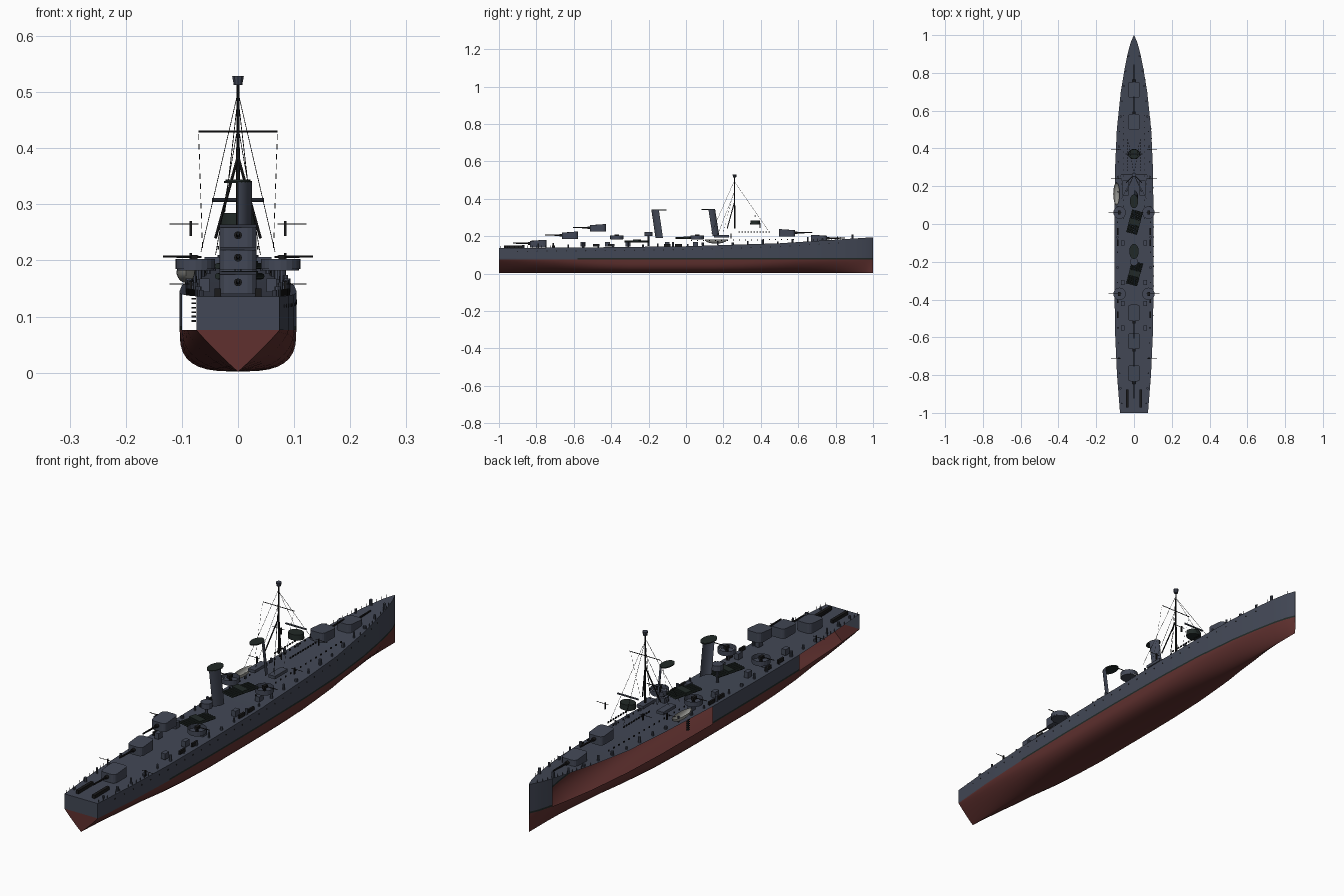
import bpy, bmesh, math
from mathutils import Matrix, Vector

if "Cube" in bpy.data.objects:
    bpy.data.objects.remove(bpy.data.objects["Cube"])


def material(name, rgb):
    m = bpy.data.materials.new(name)
    m.use_nodes = True
    m.diffuse_color = (*rgb, 1)
    m.node_tree.nodes["Principled BSDF"].inputs["Base Color"].default_value = (*rgb, 1)
    return m


GREY = material("navy grey", (.055, .064, .092))
RED = material("hull red", (.115, .03, .028))
DARK = material("dark green grey", (.015, .022, .02))
BLACK = material("near black", (.01, .01, .011))
PALE = material("pale grey", (.3, .3, .28))


def finish(bm, name, *mats, smooth=False):
    me = bpy.data.meshes.new(name)
    bm.to_mesh(me)
    bm.free()
    for m in mats:
        me.materials.append(m)
    ob = bpy.data.objects.new(name, me)
    bpy.context.scene.collection.objects.link(ob)
    if smooth:
        bpy.ops.object.select_all(action='DESELECT')
        ob.select_set(True)
        bpy.context.view_layer.objects.active = ob
        bpy.ops.object.shade_smooth_by_angle(angle=math.radians(35))
    return ob


def box(bm, c, s, turn=0):
    m = Matrix.Translation(c) @ Matrix.Rotation(turn, 4, 'Z') @ Matrix.Diagonal((*s, 1))
    bmesh.ops.create_cube(bm, size=1, matrix=m)


def rod(bm, a, b, r, r2=None, n=6):
    a, b = Vector(a), Vector(b)
    d = b - a
    m = Matrix.Translation((a + b) / 2) @ d.to_track_quat('Z', 'Y').to_matrix().to_4x4()
    bmesh.ops.create_cone(bm, cap_ends=True, segments=n, radius1=r,
                          radius2=r if r2 is None else r2, depth=d.length, matrix=m)


def lerp(table, y):
    for (y0, v0), (y1, v1) in zip(table, table[1:]):
        if y <= y1:
            return v0 + (v1 - v0) * (y - y0) / (y1 - y0)
    return table[-1][1]


# Hull lines: half beam, deck height and fullness along the length
BEAM = [(-1, .074), (-.8, .09), (-.58, .1), (-.3, .104), (0, .104), (.3, .1), (.5, .091),
        (.7, .07), (.82, .05), (.9, .034), (.96, .018), (1, .001)]
DECK = [(-1, .136), (-.5, .14), (0, .146), (.5, .162), (1, .194)]
FULL = [(-1, 1.05), (-.7, 1.6), (-.35, 3), (.2, 3), (.6, 1.7), (1, 1.1)]
WATER, STEPS = .076, 8
stations = sorted({y for y, _ in BEAM} | {-.9, -.7, -.45, -.02, .15, .4, .6, .76, .98})


def section(y, side):
    w, n = lerp(BEAM, y), lerp(FULL, y)
    pts = []
    for i in range(STEPS + 1):
        a = math.pi / 2 * (1 - i / STEPS)
        pts.append((side * w * max(math.cos(a), 0) ** (2 / n), y, .002 + (WATER - .002) * (1 - math.sin(a) ** (2 / n))))
    pts.append((side * w, y, WATER + .007))
    pts.append((side * w, y, lerp(DECK, y)))
    return pts


bm = bmesh.new()
for side in (-1, 1):
    rows = [[bm.verts.new(p) for p in section(y, side)] for y in stations]
    for k, (r0, r1) in enumerate(zip(rows, rows[1:])):
        mid = (stations[k] + stations[k + 1]) / 2
        for i in range(STEPS + 2):
            # the upper strake is open along most of the right side
            if i >= STEPS and side < 0 and not (-.58 < mid < -.02 or mid > .9):
                continue
            quad = [r0[i], r1[i], r1[i + 1], r0[i + 1]]
            f = bm.faces.new(quad if side > 0 else quad[::-1])
            f.material_index = 0 if i < STEPS else 2 if i == STEPS and mid > -.6 else 1
# Deck plating and transom
for y0, y1 in zip(stations, stations[1:]):
    ends = [(s * lerp(BEAM, y), y, lerp(DECK, y)) for y, s in ((y0, -1), (y0, 1), (y1, 1), (y1, -1))]
    bm.faces.new([bm.verts.new(p) for p in ends]).material_index = 1
left, right = section(-1, 1), section(-1, -1)
bm.faces.new([bm.verts.new(p) for p in right[STEPS:0:-1] + left[:STEPS + 1]])
bm.faces.new([bm.verts.new(p) for p in (right[STEPS], left[STEPS], left[-1], right[-1])]).material_index = 1
bmesh.ops.remove_doubles(bm, verts=bm.verts, dist=.0002)
finish(bm, "hull", RED, GREY, DARK, smooth=True)

# Gun turrets with single barrels
for i, (y, z, d) in enumerate([(.71, .167, 1), (.54, .197, 1), (-.47, .224, -1), (-.62, .184, -1), (-.79, .14, -1)]):
    bm = bmesh.new()
    box(bm, (0, y, z + .02), (.066, .086, .04))
    edges = [e for e in bm.edges if abs(e.verts[0].co.z - e.verts[1].co.z) > .01]
    bmesh.ops.bevel(bm, geom=edges, offset=.016, segments=3, affect='EDGES', profile=.5)
    for v in bm.verts:
        if v.co.z > z + .03 and (v.co.y - y) * d > .02:
            v.co.z -= .005
    finish(bm, f"turret_{i + 1}", GREY)
    bm = bmesh.new()
    rod(bm, (0, y + d * .04, z + .021), (0, y + d * .056, z + .021), .007, n=12)
    rod(bm, (0, y + d * .05, z + .021), (0, y + d * .135, z + .023), .004, .003, n=10)
    finish(bm, f"gun_barrel_{i + 1}", BLACK)


# Raked funnels: part shells with flat oval caps
def funnel(name, y, ztop, zbase, rx, ry, start):
    bm = bmesh.new()
    n = 10
    ring = []
    for z, dy in ((zbase, .022), (ztop, 0)):
        ring.append([bm.verts.new((rx * math.cos(start + math.pi / 2 * i / n),
                                   y + dy + ry * math.sin(start + math.pi / 2 * i / n), z)) for i in range(n + 1)])
    for i in range(n):
        bm.faces.new((ring[0][i], ring[0][i + 1], ring[1][i + 1], ring[1][i]))
    finish(bm, name, GREY, smooth=True)
    bm = bmesh.new()
    m = Matrix.Translation((0, y, ztop)) @ Matrix.Diagonal((rx, ry, 1, 1))
    bmesh.ops.create_cone(bm, cap_ends=True, segments=24, radius1=1, radius2=1, depth=.004, matrix=m)
    finish(bm, name + "_cap", DARK)


funnel("aft_funnel", -.145, .34, .19, .025, .04, -math.pi / 2)
funnel("fore_funnel", .12, .342, .2, .022, .036, 0)

# Torpedo tube banks, trained off the centreline
for name, y, z in (("fore_torpedo_tubes", .01, .19), ("aft_torpedo_tubes", -.262, .172)):
    bm = bmesh.new()
    turn = Matrix.Rotation(-.26, 3, 'Z')
    c = Vector((.003, y, z))
    for i in range(5):
        off = Vector(((i - 2) * .012, 0, 0))
        rod(bm, c + turn @ (off + Vector((0, -.062, 0))), c + turn @ (off + Vector((0, .062, 0))), .0055, n=8)
    box(bm, c + Vector((0, 0, .004)), (.06, .03, .01), -.26)
    finish(bm, name, DARK)

# Light gun tubs in pairs, each with a pivot gun
for name, y in (("fore", .06), ("aft", -.37)):
    tubs, guns = bmesh.new(), bmesh.new()
    for s in (-1, 1):
        rod(tubs, (s * .076, y, .182), (s * .076, y, .186), .033, n=20)
        bmesh.ops.create_cone(tubs, cap_ends=False, segments=20, radius1=.035, radius2=.035, depth=.018,
                              matrix=Matrix.Translation((s * .076, y, .194)))
        rod(guns, (s * .076, y, .184), (s * .076, y, .206), .006, .004, n=8)
        rod(guns, (s * .065, y, .206), (s * .134, y, .207), .0018)
        box(guns, (s * .078, y, .204), (.012, .022, .012))
    finish(tubs, name + "_gun_tubs", GREY)
    finish(guns, name + "_light_guns", BLACK)

# Small guns high amidships and low near the stern
bm = bmesh.new()
for s in (-1, 1):
    for y, z in ((.395, .265), (-.71, .158), (.24, .208)):
        rod(bm, (s * .07, y, z), (s * .122, y, z), .0012)
        box(bm, (s * .084, y, z - .008), (.004, .006, .026))
finish(bm, "small_guns", BLACK)

# Director with its rangefinder bar
bm = bmesh.new()
m = Matrix.Translation((0, .37, .274)) @ Matrix.Diagonal((.032, .027, 1, 1))
bmesh.ops.create_cone(bm, cap_ends=True, segments=20, radius1=1, radius2=.95, depth=.022, matrix=m)
finish(bm, "director", DARK, smooth=True)
bm = bmesh.new()
rod(bm, (-.046, .37, .308), (.046, .37, .308), .0035, n=10)
finish(bm, "rangefinder", GREY)

# Tripod mast, yard and lookout
bm = bmesh.new()
rod(bm, (0, .26, .24), (0, .26, .515), .004, .0025, n=8)
rod(bm, (-.07, .26, .43), (.07, .26, .43), .0016)
for s in (-1, 1):
    rod(bm, (0, .26, .385), (s * .04, .22, .24), .0026)
finish(bm, "tripod_mast", BLACK)
bm = bmesh.new()
rod(bm, (0, .26, .513), (0, .26, .529), .008, .011, n=10)
finish(bm, "mast_lookout", GREY)

# Rigging
bm = bmesh.new()
for s in (-1, 1):
    rod(bm, (0, .26, .5), (s * .066, .135, .215), .0007, n=4)
    rod(bm, (0, .26, .49), (s * .03, .44, .23), .0007, n=4)
    rod(bm, (0, .26, .44), (s * .04, .17, .21), .0007, n=4)
    for i in range(12):
        z = .425 - i * .0175
        rod(bm, (s * .07 - s * i * .0006, .255 - i * .005, z), (s * .07 - s * i * .0006, .253 - i * .005, z - .01), .0007, n=4)
finish(bm, "rigging", BLACK)

# Bridge windows and side scuttles
bm = bmesh.new()
for s in (-1, 1):
    for i in range(11):
        box(bm, (s * .035, .285 + i * .016, .223), (.003, .009, .006))
    for i in range(18):
        box(bm, (s * .058, .03 + i * .032, .176 + i * .0004), (.003, .006, .006))
finish(bm, "bridge_windows", BLACK)
bm = bmesh.new()
for i in range(34):
    y = -.9 + i * .052
    x, z = lerp(BEAM, y), lerp(DECK, y) - .018
    rod(bm, (x - .001, y, z), (x + .001, y, z), .003, n=8)
finish(bm, "hull_scuttles", BLACK)

# Searchlight tower and midships fittings
bm = bmesh.new()
rod(bm, (0, -.2, .2), (0, -.2, .222), .022, n=12)
rod(bm, (0, -.2, .148), (0, -.2, .2), .006, n=8)
for s in (-1, 1):
    box(bm, (s * .045, .19, .2), (.03, .08, .012))
finish(bm, "searchlight_tower", GREY)

# Stern depth charge racks
bm = bmesh.new()
for s in (-1, 1):
    box(bm, (s * .036, -.925, .143), (.012, .095, .014))
    for y in (-.36, -.28, .02, .08):
        box(bm, (s * .086, y - .12, .152), (.008, .035, .014))
finish(bm, "depth_charge_racks", BLACK)

# Deck fittings: bollards, vents and lockers
bm = bmesh.new()
for s in (-1, 1):
    for i in range(24):
        y = -.95 + i * .08
        x, z = lerp(BEAM, y) * .84, lerp(DECK, y)
        rod(bm, (s * x, y, z), (s * x, y, z + .011 + .006 * (i % 3)), .006 if i % 2 else .004, n=8)
    for y in (-.55, -.42, -.31, -.1, .05):
        box(bm, (s * .06, y, .156), (.018, .026, .024))
finish(bm, "deck_fittings", GREY)

# Rail posts around the bow and stern
bm = bmesh.new()
for s in (-1, 1):
    for i in range(13):
        for y in (.68 + i * .024, -.99 + i * .024):
            x, z = s * lerp(BEAM, y) * .97, lerp(DECK, y)
            rod(bm, (x, y, z), (x, y, z + .012), .0008, n=4)
finish(bm, "rail_posts", BLACK)

# Ship's boat, a pale half shell slung on the right side, and its ladder
bm = bmesh.new()
bmesh.ops.create_uvsphere(bm, u_segments=16, v_segments=10, radius=1,
                          matrix=Matrix.Translation((-.093, .16, .182)) @ Matrix.Diagonal((.017, .06, .022, 1)))
bmesh.ops.delete(bm, geom=[v for v in bm.verts if v.co.z > .184], context='VERTS')
finish(bm, "ships_boat", PALE, smooth=True)
bm = bmesh.new()
for i in range(7):
    box(bm, (-.079, .1, .092 + i * .008), (.008, .012, .003))
finish(bm, "boarding_ladder", BLACK)
